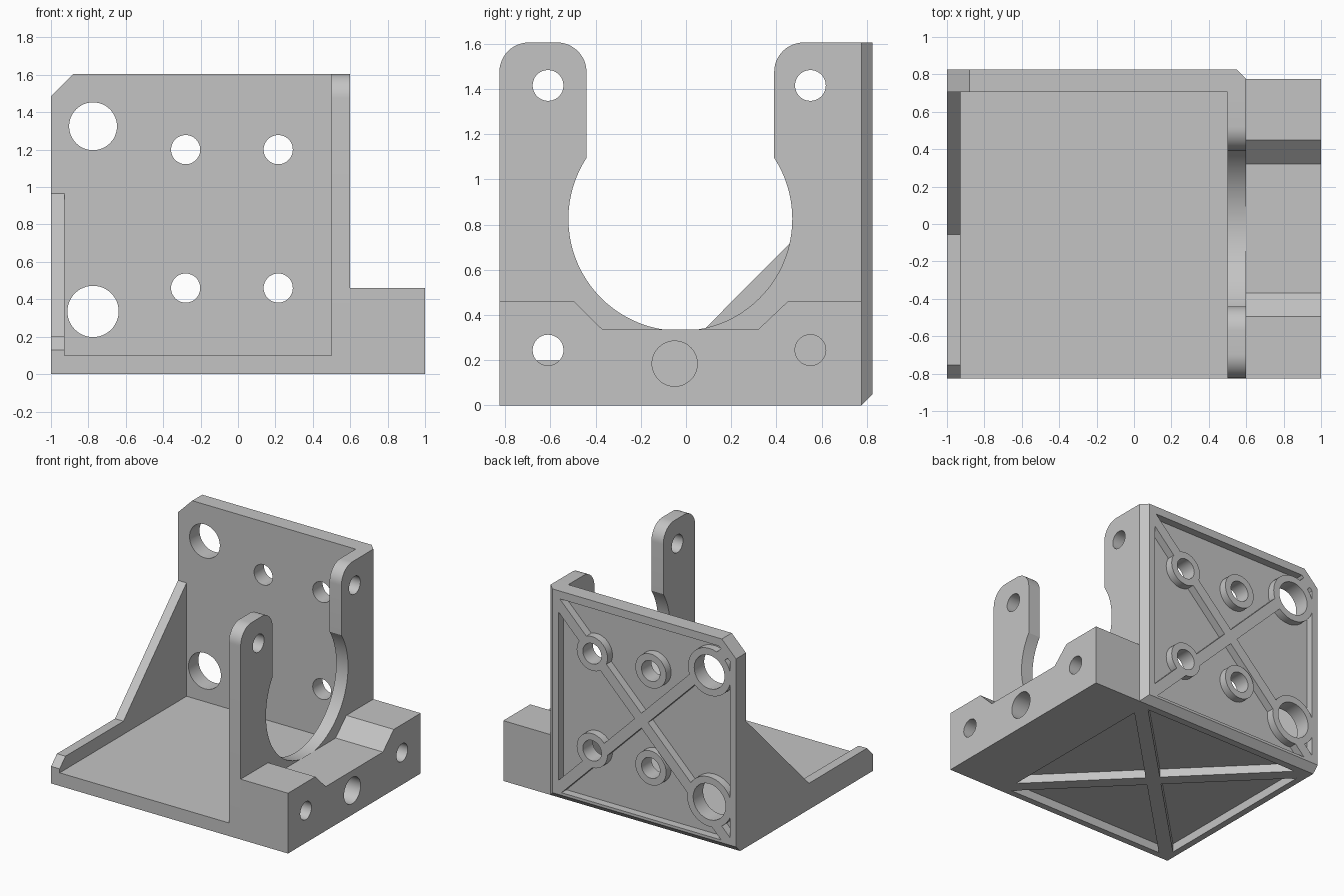
import bpy, bmesh
from math import sin, cos, radians
from mathutils import Vector

cube = bpy.data.objects.get("Cube")
if cube:
    bpy.data.objects.remove(cube, do_unlink=True)

grey = bpy.data.materials.new("light grey")
grey.use_nodes = True
grey.diffuse_color = (0.55, 0.55, 0.55, 1)
grey.node_tree.nodes["Principled BSDF"].inputs["Base Color"].default_value = grey.diffuse_color


def arc(u, v, r, start, end, n=12):
    """Points along an arc, angles in degrees."""
    steps = [radians(start + (end - start) * i / n) for i in range(n + 1)]
    return [(u + r * cos(t), v + r * sin(t)) for t in steps]


def disc(u, v, r):
    return arc(u, v, r, 0, 360, 48)[:-1]


def rect(u0, v0, u1, v1):
    return [(u0, v0), (u1, v0), (u1, v1), (u0, v1)]


def bar(u0, v0, u1, v1, width):
    """Rectangle of given width along a line."""
    a, b = Vector((u0, v0)), Vector((u1, v1))
    d = (b - a).normalized() * width / 2
    n = Vector((-d.y, d.x))
    return [tuple(p) for p in (a - n, b - n, b + n, a + n)]


def prism(name, axis, pts, low, high):
    """Extrude a profile along an axis."""
    place = {"x": lambda u, v: (low, u, v),
             "y": lambda u, v: (u, low, v),
             "z": lambda u, v: (u, v, low)}[axis]
    shift = Vector([(high - low) * (axis == k) for k in "xyz"])
    bm = bmesh.new()
    face = bm.faces.new([bm.verts.new(place(u, v)) for u, v in pts])
    out = bmesh.ops.extrude_face_region(bm, geom=[face])
    moved = [e for e in out["geom"] if isinstance(e, bmesh.types.BMVert)]
    bmesh.ops.translate(bm, verts=moved, vec=shift)
    bmesh.ops.recalc_face_normals(bm, faces=bm.faces)
    mesh = bpy.data.meshes.new(name)
    bm.to_mesh(mesh)
    bm.free()
    mesh.materials.append(grey)
    obj = bpy.data.objects.new(name, mesh)
    bpy.context.collection.objects.link(obj)
    return obj


def combine(target, tool, operation="DIFFERENCE"):
    """Apply a boolean and discard the tool."""
    mod = target.modifiers.new("bool", "BOOLEAN")
    mod.object, mod.operation, mod.solver = tool, operation, "EXACT"
    bpy.context.view_layer.objects.active = target
    bpy.ops.object.modifier_apply(modifier=mod.name)
    bpy.data.objects.remove(tool, do_unlink=True)


LEFT, WALL, SIDE, DEEP, TOP = -1.0, 0.5, 0.6, 0.825, 1.605
CORNER = 1.475
AXIS_Y = -0.03

# Base plate
body = prism("bracket_body", "z", rect(LEFT, -DEEP, SIDE, DEEP), 0, 0.1)

# Back plate with one clipped top corner
back_outline = [(LEFT, 0), (SIDE, 0), (SIDE, TOP), (-0.88, TOP), (LEFT, 1.485)]
combine(body, prism("back_plate", "y", back_outline, 0.705, DEEP), "UNION")

# Fork wall: two rounded arms around a round opening
fork = [(-DEEP, 0), (0.8, 0), (0.8, TOP)]
fork += arc(0.52, CORNER, 0.13, 90, 180)
fork += arc(-0.025, 0.825, 0.495, 33, -213, 60)
fork += arc(-0.57, CORNER, 0.13, 0, 90)
fork += arc(-0.695, CORNER, 0.13, 90, 180)
combine(body, prism("fork_wall", "x", fork, WALL, SIDE), "UNION")

# Sloping side web
web = [(-DEEP, 0), (0.75, 0), (0.75, 1.015), (0.705, 0.965),
       (-0.055, 0.2), (-0.755, 0.2), (-DEEP, 0.13)]
web[2] = (0.75, 0.965)
combine(body, prism("side_web", "x", web, LEFT, -0.928), "UNION")

# Chamfers on the rear vertical and rear bottom edges
combine(body, prism("chamfer", "z", [(SIDE + 0.05, 0.725), (SIDE + 0.05, 0.875),
                                     (0.5, 0.875)], -0.1, 1.8))
combine(body, prism("chamfer", "x", [(0.725, -0.05), (0.875, -0.05),
                                     (0.875, 0.1)], -1.1, 1.1))

# Back pocket, leaving cross ribs and ringed bosses
large_holes = [(-0.775, 1.325, 0.128), (-0.775, 0.335, 0.137)]
small_holes = [(x, z, 0.078) for x in (-0.28, 0.215) for z in (0.46, 1.2)]
pocket_outline = [(-0.95, 0.07), (0.5, 0.07), (0.5, 1.545), (-0.855, 1.545), (-0.95, 1.45)]
pocket = prism("back_pocket", "y", pocket_outline, 0.765, 0.9)
for x0, x1 in ((LEFT - 0.1, SIDE + 0.1), (SIDE + 0.1, LEFT - 0.1)):
    combine(pocket, prism("rib", "y", bar(x0, -0.1, x1, 1.7, 0.08), 0.7, 1))
for x, z, r in large_holes + small_holes:
    combine(pocket, prism("boss", "y", disc(x, z, r + 0.052), 0.7, 1))
combine(body, pocket)
for x, z, r in large_holes + small_holes:
    combine(body, prism("hole", "y", disc(x, z, r), 0.6, 1))

# Underside pocket, leaving cross ribs
pocket = prism("base_pocket", "z", rect(-0.95, -0.775, 0.52, 0.72), -0.1, 0.065)
for x0, x1 in ((LEFT - 0.1, SIDE + 0.1), (SIDE + 0.1, LEFT - 0.1)):
    combine(pocket, prism("rib", "z", bar(x0, -0.925, x1, 0.875, 0.1), -0.2, 0.2))
combine(body, pocket)

# Mounting block with a shallow trough
block_outline = [(-DEEP, 0), (0.775, 0), (0.775, 0.46), (0.45, 0.46), (0.32, 0.337),
                 (-0.37, 0.337), (-0.495, 0.46), (-DEEP, 0.46)]
block = prism("mounting_block", "x", block_outline, SIDE, 1)

# Bolt holes through the fork wall and block, and the wide socket in the block
for y in (AXIS_Y - 0.58, AXIS_Y + 0.58):
    for z in (0.245, 1.415):
        combine(body, prism("hole", "x", disc(y, z, 0.068), 0.4, 0.7))
    combine(block, prism("hole", "x", disc(y, 0.245, 0.068), 0.5, 1.1))
combine(block, prism("socket", "x", disc(-0.05, 0.185, 0.1), 0.5, 1.1))

# Smooth the curved walls, keep the edges sharp
for obj in (body, block):
    bpy.ops.object.select_all(action="DESELECT")
    obj.select_set(True)
    bpy.context.view_layer.objects.active = obj
    bpy.ops.object.shade_smooth_by_angle(angle=radians(30))
